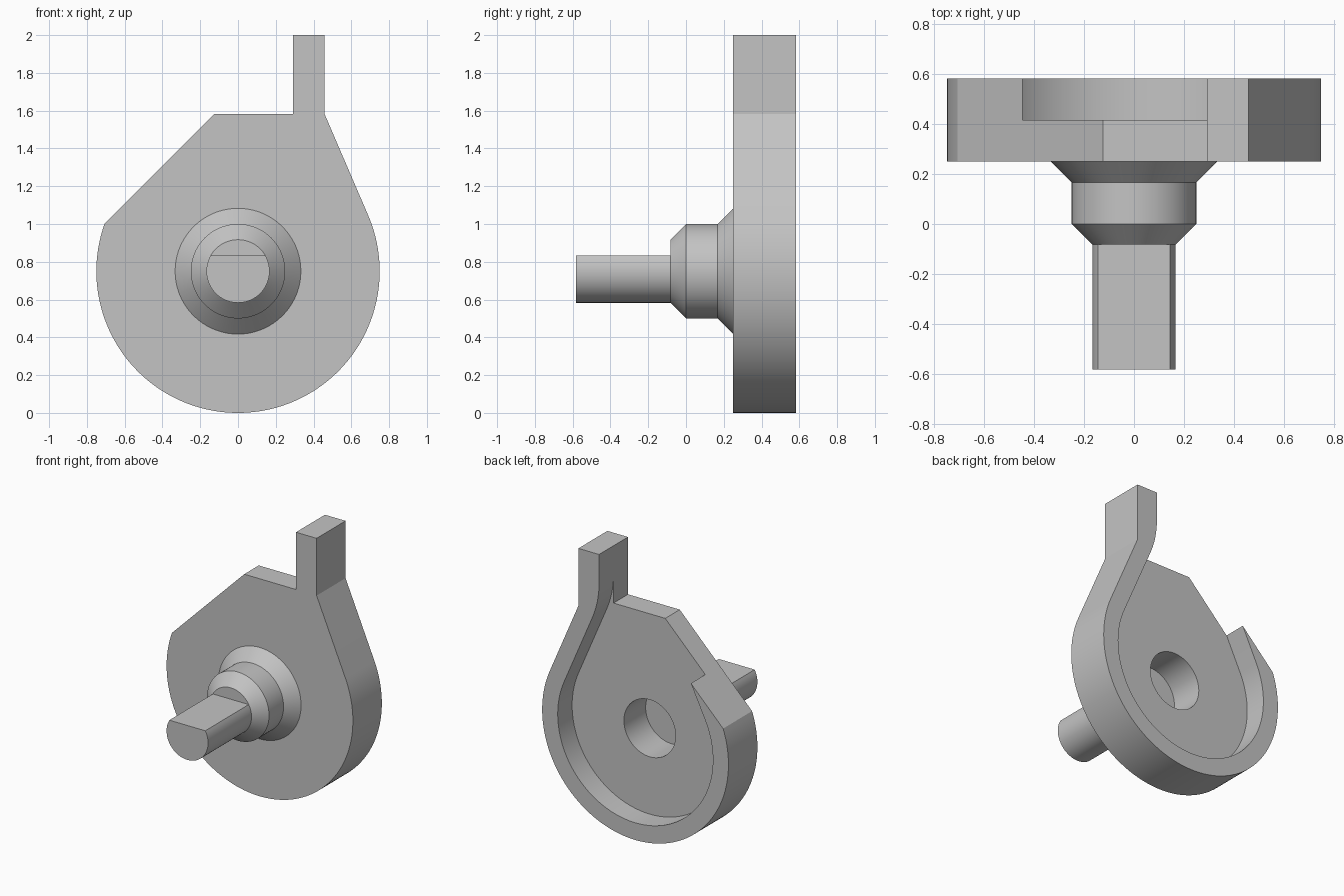
import bpy, bmesh, math
from mathutils import Vector, Matrix

if "Cube" in bpy.data.objects:
    bpy.data.objects.remove(bpy.data.objects["Cube"])

CZ = 0.75                      # height of the shaft axis
grey = bpy.data.materials.new("grey")
grey.diffuse_color = (0.55, 0.55, 0.55, 1)
grey.use_nodes = True
grey.node_tree.nodes["Principled BSDF"].inputs["Base Color"].default_value = grey.diffuse_color


def finish(name, bm):
    bmesh.ops.remove_doubles(bm, verts=bm.verts, dist=1e-5)
    bmesh.ops.recalc_face_normals(bm, faces=bm.faces)
    me = bpy.data.meshes.new(name)
    bm.to_mesh(me)
    bm.free()
    me.materials.append(grey)
    ob = bpy.data.objects.new(name, me)
    bpy.context.collection.objects.link(ob)
    return ob


def prism(name, pts, y0, y1):
    """Extrude an (x, z) outline from y0 to y1."""
    bm = bmesh.new()
    face = bm.faces.new([bm.verts.new((x, y0, z)) for x, z in pts])
    ext = bmesh.ops.extrude_face_region(bm, geom=[face])["geom"]
    moved = [v for v in ext if isinstance(v, bmesh.types.BMVert)]
    bmesh.ops.translate(bm, verts=moved, vec=(0, y1 - y0, 0))
    return finish(name, bm)


def lathe(name, prof, steps=72):
    """Spin a (radius, y) profile around the shaft axis."""
    bm = bmesh.new()
    vs = [bm.verts.new((r, y, CZ)) for r, y in prof]
    es = [bm.edges.new(p) for p in zip(vs, vs[1:])]
    bmesh.ops.spin(bm, geom=vs + es, cent=(0, 0, CZ), axis=(0, 1, 0),
                   angle=math.tau, steps=steps, use_duplicate=False)
    return finish(name, bm)


def arc(cx, cz, r, a0, a1, n):
    return [(cx + r * math.cos(math.radians(a0 + (a1 - a0) * i / n)),
             cz + r * math.sin(math.radians(a0 + (a1 - a0) * i / n)))
            for i in range(n + 1)]


def smooth(ob):
    bpy.ops.object.select_all(action='DESELECT')
    ob.select_set(True)
    bpy.context.view_layer.objects.active = ob
    bpy.ops.object.shade_smooth_by_angle(angle=math.radians(20))


def cut(ob, cutter):
    mod = ob.modifiers.new("cut", 'BOOLEAN')
    mod.operation, mod.solver, mod.object = 'DIFFERENCE', 'EXACT', cutter
    bpy.context.view_layer.objects.active = ob
    bpy.ops.object.modifier_apply(modifier=mod.name)
    bpy.data.objects.remove(cutter)


# Housing: round plate with slanted shoulder and upright tab
TAN = 23.3                     # angle where the right flank leaves the circle
left = 180 - math.degrees(math.asin((1.0 - CZ) / 0.75))
housing = prism("housing", arc(0, CZ, 0.75, left, 360 + TAN, 96) + [
    (0.458, 1.583), (0.458, 2), (0.292, 2), (0.292, 1.583), (-0.125, 1.583)],
    0.25, 0.583)

# Pocket in the back that leaves the rim, blending into the tab
R = 0.625
t = math.radians(TAN)
corner_z = CZ + (R - 0.292 * math.cos(t)) / math.sin(t)
fr = 0.667
fz = corner_z + fr * math.tan(t / 2)
fillet = arc(0.292 + fr, fz, fr, 180 + TAN, 180, 10)
sx, sz = -0.447, 1.261         # rim end on the slanted shoulder
d = math.hypot(sx, sz - CZ)
a_left = math.degrees(math.atan2(sz - CZ, sx) + math.acos(R / d))
base = Vector((R * math.cos(math.radians(a_left)),
               CZ + R * math.sin(math.radians(a_left))))
tip = base + (Vector((sx, sz)) - base) * 2.2
pocket = prism("pocket_cutter", arc(0, CZ, R, a_left, 360 + TAN, 80) + fillet
               + [(0.2, fz + 0.1), tuple(tip)], 0.417, 0.7)
cut(housing, pocket)

# Bore through the plate
cut(housing, prism("bore_cutter", arc(0, CZ, 0.208, 0, 355, 71), 0.2, 0.5))

# Stepped hub with blind bore
hub = lathe("hub", [(0, 0.167), (0.208, 0.167), (0.208, 0.25), (0.333, 0.25),
                    (0.25, 0.167), (0.25, 0), (0.167, -0.083), (0, -0.083)])

# Shaft with a flat on top
shaft = prism("shaft", arc(0, CZ, 0.167, 150, 390, 48), -0.583, -0.06)

for part in (housing, hub, shaft):
    smooth(part)
